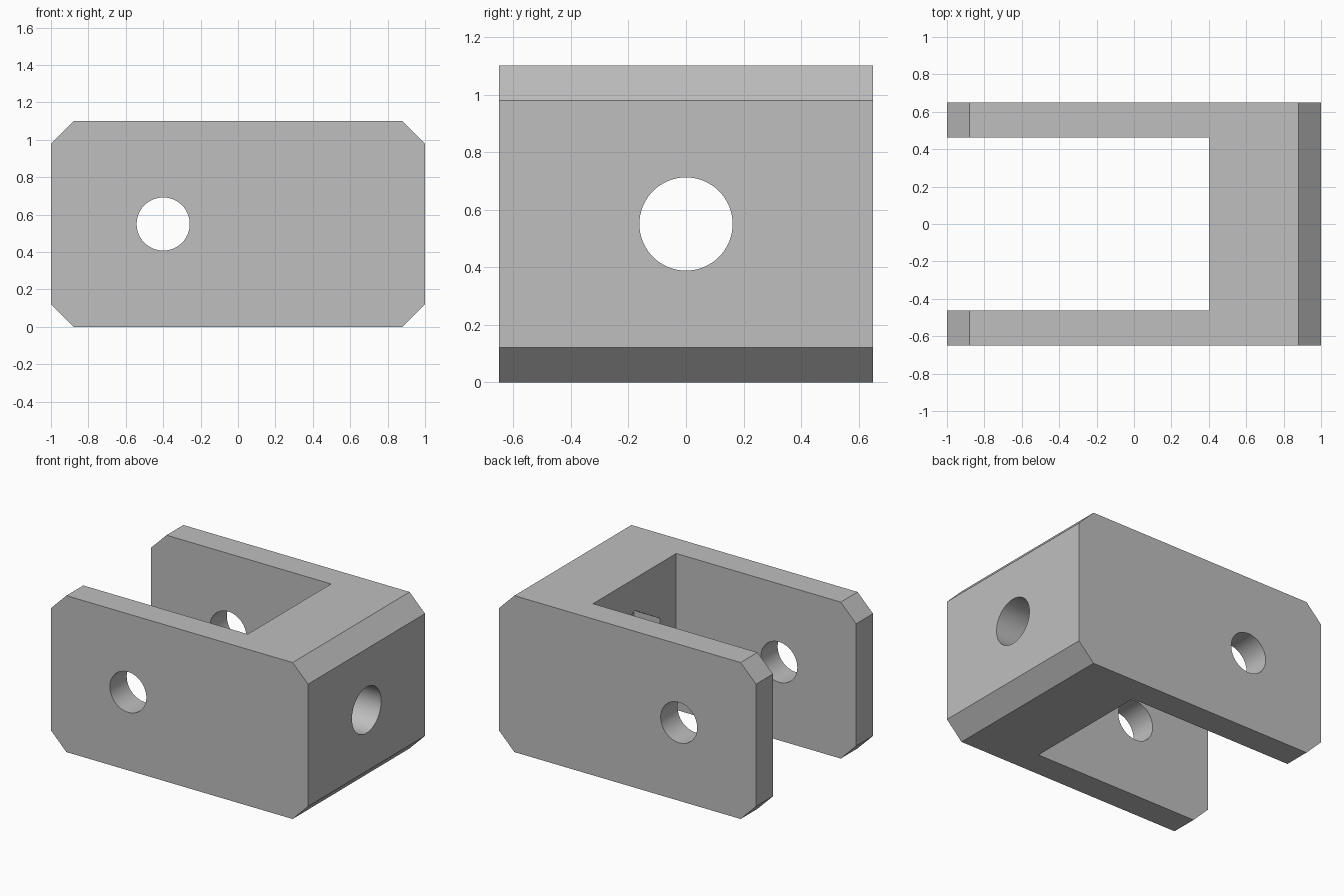
import bpy
import bmesh
import math
from mathutils import Matrix

if "Cube" in bpy.data.objects:
    bpy.data.objects.remove(bpy.data.objects["Cube"], do_unlink=True)

LENGTH, WIDTH, HEIGHT = 2.0, 1.3, 1.1
CHAMFER = 0.12
SLOT_END, SLOT_WIDTH = 0.4, 0.925
MID = HEIGHT / 2

grey = bpy.data.materials.new("plain grey")
grey.use_nodes = True
colour = (0.52, 0.52, 0.52, 1)
grey.diffuse_color = colour
grey.node_tree.nodes["Principled BSDF"].inputs["Base Color"].default_value = colour


def make_object(name, bm):
    bmesh.ops.recalc_face_normals(bm, faces=bm.faces)
    mesh = bpy.data.meshes.new(name)
    bm.to_mesh(mesh)
    bm.free()
    mesh.materials.append(grey)
    obj = bpy.data.objects.new(name, mesh)
    bpy.context.collection.objects.link(obj)
    return obj


def box(name, centre, size):
    bm = bmesh.new()
    bmesh.ops.create_cube(bm, size=1, matrix=Matrix.Translation(centre) @ Matrix.Diagonal((*size, 1)))
    return make_object(name, bm)


def prism(name, centre, radius, depth, axis, sides):
    bm = bmesh.new()
    turn = Matrix.Rotation(math.pi / 2, 4, axis)
    bmesh.ops.create_cone(bm, cap_ends=True, segments=sides, radius1=radius, radius2=radius,
                          depth=depth, matrix=Matrix.Translation(centre) @ turn)
    return make_object(name, bm)


# Block with the four end edges chamfered
clevis = box("clevis_bracket", (0, 0, MID), (LENGTH, WIDTH, HEIGHT))
bm = bmesh.new()
bm.from_mesh(clevis.data)
ends = [e for e in bm.edges if abs(e.verts[0].co.y - e.verts[1].co.y) > 1]
bmesh.ops.bevel(bm, geom=ends, offset=CHAMFER, segments=1, affect='EDGES')
bm.to_mesh(clevis.data)
bm.free()

# Fork slot, cross pin holes, end bore and hexagonal nut pocket
pocket_radius, pocket_depth = 0.325, 0.2
cutters = [
    box("slot_cutter", (SLOT_END - 1, 0, MID), (2, SLOT_WIDTH, 2)),
    prism("pin_hole_cutter", (-0.4, 0, MID), 0.142, 2, 'X', 64),
    prism("bore_cutter", (0.7, 0, MID), 0.162, 1, 'Y', 64),
    prism("nut_pocket_cutter", (SLOT_END, 0, MID), pocket_radius, 2 * pocket_depth, 'Y', 6),
]
# Stand the hexagon on a corner, so two of its flats are upright
hexagon = cutters[-1].data
if max(v.co.z for v in hexagon.vertices) - MID < pocket_radius * 0.95:
    shift = Matrix.Translation((0, 0, MID))
    hexagon.transform(shift @ Matrix.Rotation(math.pi / 6, 4, 'X') @ shift.inverted())

bpy.ops.object.select_all(action='DESELECT')
bpy.context.view_layer.objects.active = clevis
clevis.select_set(True)
for cutter in cutters:
    cutter.hide_render = True
    cut = clevis.modifiers.new(cutter.name, 'BOOLEAN')
    cut.operation = 'DIFFERENCE'
    cut.solver = 'EXACT'
    cut.object = cutter
    bpy.ops.object.modifier_apply(modifier=cut.name)
    bpy.data.objects.remove(cutter, do_unlink=True)

bpy.ops.object.shade_smooth_by_angle(angle=math.radians(30))
